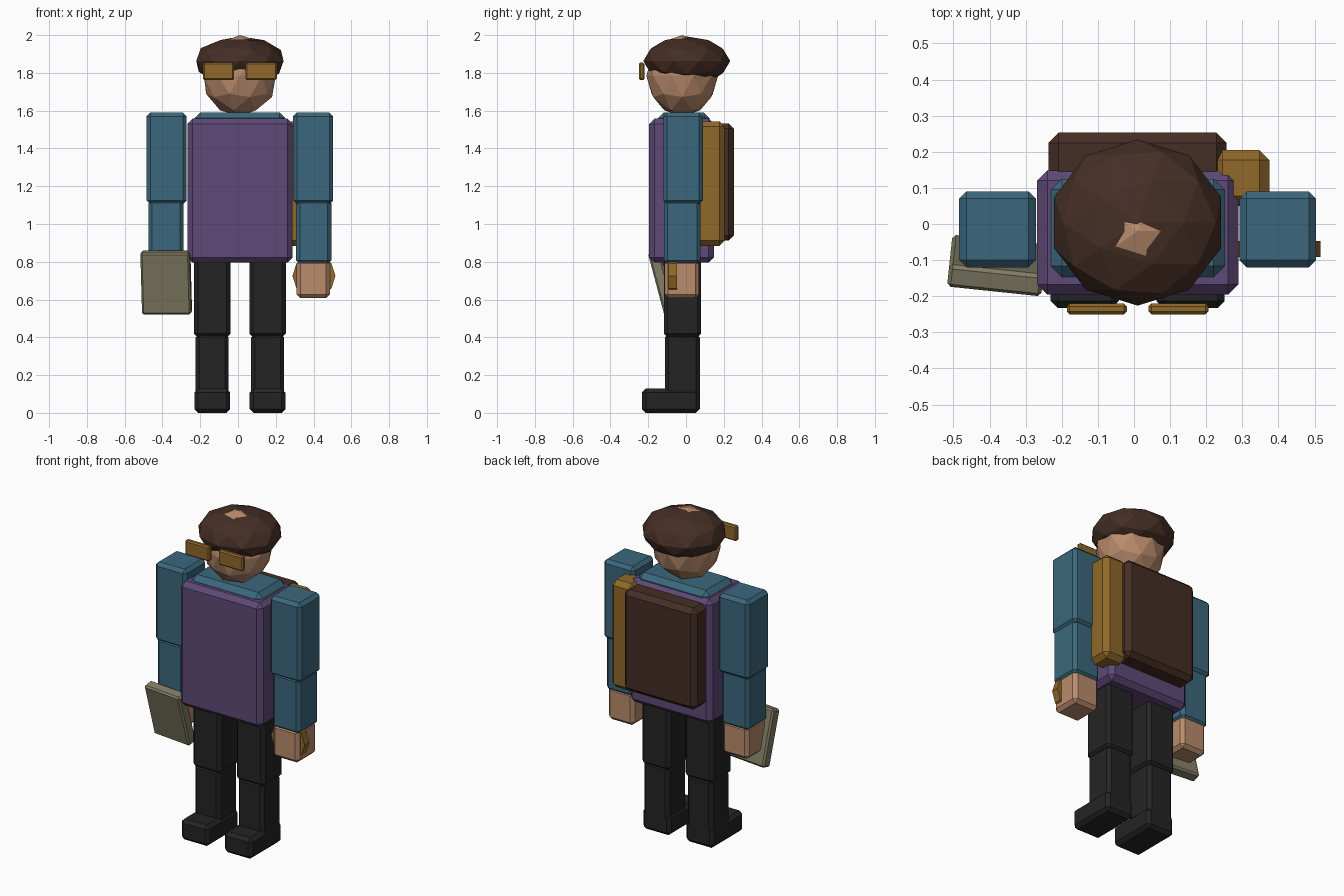
import bpy
import math

default = bpy.data.objects.get("Cube")
if default:
    bpy.data.objects.remove(default, do_unlink=True)

MID = 0.01  # x of the body's plane of symmetry


def linear(c):
    c /= 255
    return c / 12.92 if c <= 0.04045 else ((c + 0.055) / 1.055) ** 2.4


def material(name, r, g, b):
    mat = bpy.data.materials.new(name)
    mat.use_nodes = True
    colour = (linear(r), linear(g), linear(b), 1)
    mat.diffuse_color = colour
    bsdf = mat.node_tree.nodes["Principled BSDF"]
    bsdf.inputs["Base Color"].default_value = colour
    bsdf.inputs["Roughness"].default_value = 0.9
    return mat


blue = material("shirt blue", 59, 103, 124)
purple = material("vest purple", 94, 73, 119)
skin = material("skin", 186, 140, 109)
brown = material("dark brown", 69, 46, 37)
gold = material("gold", 144, 104, 41)
parchment = material("parchment", 130, 124, 100)
black = material("black cloth", 36, 36, 36)


def finish(name, mat, bevel=0):
    ob = bpy.context.object
    ob.name = ob.data.name = name
    ob.data.materials.append(mat)
    if bevel:
        bpy.ops.object.transform_apply(location=False, rotation=False, scale=True)
        mod = ob.modifiers.new("Chamfer", "BEVEL")
        mod.width = bevel
        mod.segments = 1
    return ob


def box(name, mat, x, y, z, bevel=0.02, turn=(0, 0, 0)):
    """Chamfered box from (min, max) ranges on each axis."""
    centre = [(a + b) / 2 for a, b in (x, y, z)]
    bpy.ops.mesh.primitive_cube_add(size=1, location=centre, rotation=turn)
    bpy.context.object.scale = [b - a for a, b in (x, y, z)]
    return finish(name, mat, bevel)


def ball(name, mat, centre, radii):
    bpy.ops.mesh.primitive_ico_sphere_add(subdivisions=2, radius=1, location=centre)
    bpy.context.object.scale = radii
    return finish(name, mat)


def pair(name, mat, near, far, y, z, bevel=0.02):
    """Left and right boxes, mirrored about the body's middle."""
    box("left_" + name, mat, (MID + near, MID + far), y, z, bevel)
    box("right_" + name, mat, (MID - far, MID - near), y, z, bevel)


# Head and cap
ball("head", skin, (MID, -0.02, 1.785), (0.2, 0.19, 0.215))
ball("cap", brown, (MID, 0.004, 1.863), (0.243, 0.23, 0.13))
pair("lens", gold, 0.03, 0.196, (-0.25, -0.22), (1.762, 1.854), 0.008)

# Body
box("shirt", blue, (-0.23, 0.25), (-0.147, 0.125), (0.85, 1.59), 0.03)
box("vest", purple, (-0.268, 0.289), (-0.195, 0.148), (0.795, 1.558), 0.028)

# Arms
pair("upper_arm", blue, 0.282, 0.494, (-0.12, 0.09), (1.105, 1.59))
pair("forearm", blue, 0.298, 0.484, (-0.117, 0.077), (0.787, 1.13))
pair("hand", skin, 0.3, 0.476, (-0.114, 0.07), (0.607, 0.81))

# Legs
pair("thigh", black, 0.05, 0.243, (-0.117, 0.08), (0.4, 0.87))
pair("shin", black, 0.06, 0.234, (-0.112, 0.073), (0.08, 0.42))
pair("boot", black, 0.052, 0.241, (-0.233, 0.073), (0, 0.128))

# Load on the back
box("backpack", brown, (-0.237, 0.256), (0.1, 0.253), (0.912, 1.533), 0.028)
box("bedroll", gold, (0.217, 0.375), (0.05, 0.205), (0.884, 1.543), 0.028)

# Disc worn around the left hand
bpy.ops.mesh.primitive_cylinder_add(
    vertices=10, radius=0.114, depth=0.045, location=(0.402, -0.069, 0.725),
    rotation=(math.pi / 2, math.pi / 10, 0))
finish("hand_disc", gold)

# Book held in the right hand
box("book", parchment, (-0.511, -0.249), (-0.147, -0.083), (0.521, 0.859), 0.01,
    (math.radians(15), 0, math.radians(-6)))
